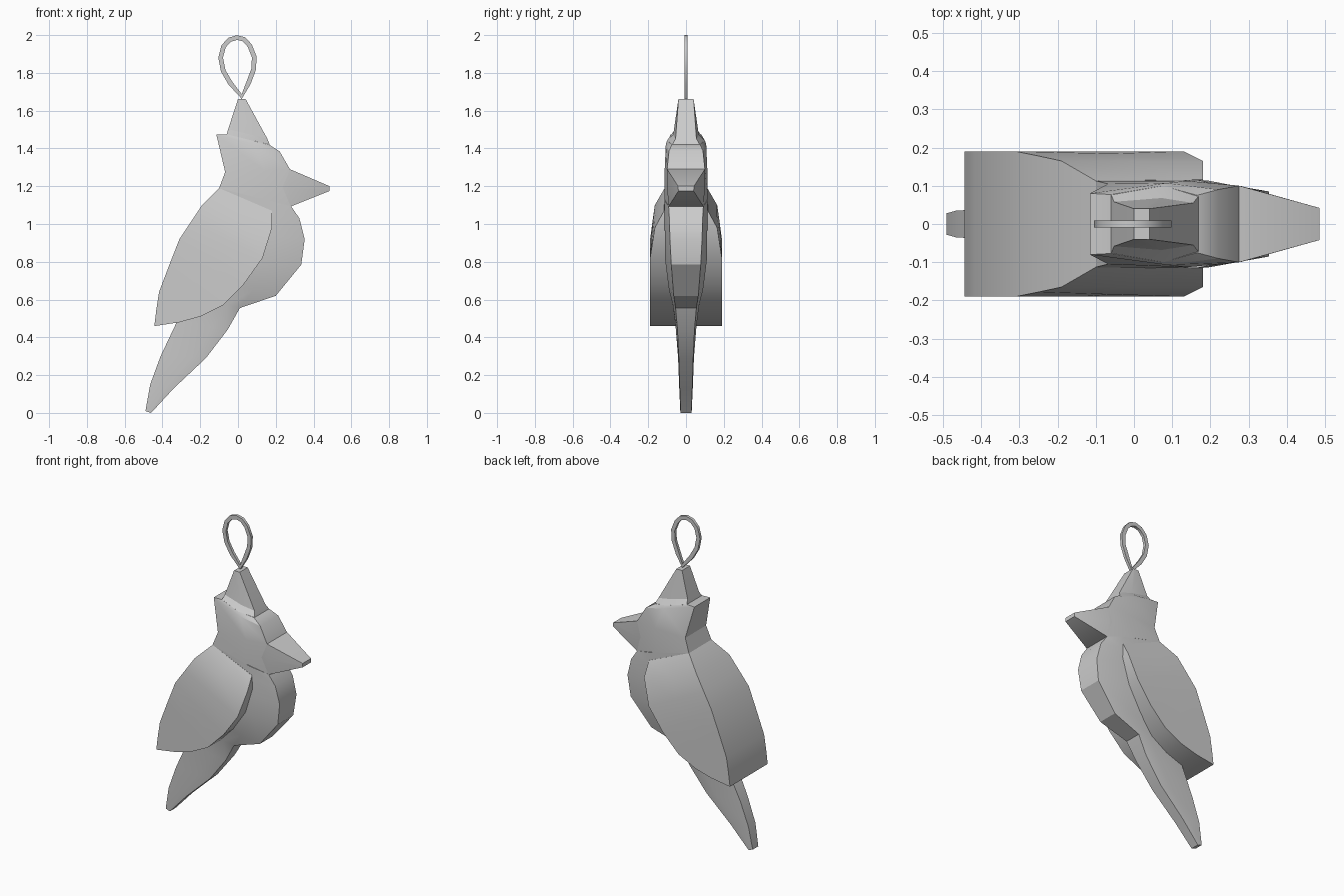
import bpy, bmesh, math
from mathutils import Vector


def finish(name, bm, angle=28):
    bmesh.ops.remove_doubles(bm, verts=bm.verts, dist=1e-5)
    bmesh.ops.recalc_face_normals(bm, faces=bm.faces)
    me = bpy.data.meshes.new(name)
    bm.to_mesh(me)
    bm.free()
    ob = bpy.data.objects.new(name, me)
    bpy.context.collection.objects.link(ob)
    bpy.ops.object.select_all(action='DESELECT')
    ob.select_set(True)
    bpy.context.view_layer.objects.active = ob
    bpy.ops.object.shade_smooth_by_angle(angle=math.radians(angle))
    return ob


def loft(name, rows, mid=0.7, angle=28):
    """Rows: back x, z, front x, z, then half widths at back, middle, front."""
    bm = bmesh.new()
    rings = []
    for bx, bz, fx, fz, hb, hm, hf in rows:
        mx, mz = bx + (fx - bx) * mid, bz + (fz - bz) * mid
        half = [(bx, hb, bz), (mx, hm, mz), (fx, hf, fz)]
        pts = half + [(x, -y, z) for x, y, z in reversed(half)]
        rings.append([bm.verts.new(p) for p in pts])
    for a, b in zip(rings, rings[1:]):
        for i in range(6):
            j = (i + 1) % 6
            bm.faces.new((a[i], a[j], b[j], b[i]))
    bm.faces.new(rings[0])
    bm.faces.new(rings[-1])
    return finish(name, bm, angle)


# Tail and belly
loft("body", [
    (-.49, .01, -.46, .0, .028, .03, .028),
    (-.465, .15, -.34, .13, .035, .036, .033),
    (-.41, .30, -.17, .29, .038, .042, .038),
    (-.32, .49, -.055, .44, .045, .055, .045),
    (-.20, .62, .01, .555, .06, .07, .055),
    (-.20, .72, .20, .62, .09, .09, .065),
    (-.20, .86, .335, .785, .11, .11, .078),
    (-.17, .98, .353, .92, .11, .112, .085),
    (-.12, 1.08, .325, 1.03, .11, .114, .088),
    (-.10, 1.19, .28, 1.095, .113, .115, .092),
])

# Broad folded wings that meet across the back
wing = [(-.443, .46, -.433, .461, .19, .19), (-.432, .55, -.31, .48, .19, .19),
        (-.418, .64, -.20, .51, .19, .19), (-.365, .78, -.08, .57, .19, .19),
        (-.31, .92, .03, .68, .19, .19), (-.25, 1.01, .13, .82, .178, .19),
        (-.19, 1.10, .18, .98, .165, .165), (-.10, 1.19, .18, 1.07, .113, .116)]
loft("wings", [(a, b, c, d, h, (h + k) / 2, k) for a, b, c, d, h, k in wing], .5, 32)

# Head with raised crest at the back
loft("head", [
    (-.10, 1.19, .28, 1.095, .113, .115, .092),
    (-.068, 1.275, .275, 1.29, .105, .113, .10),
    (-.115, 1.475, .22, 1.385, .08, .107, .09),
    (-.06, 1.475, .165, 1.42, .077, .10, .075),
], .6)

# Beak wedge
loft("beak", [
    (.20, 1.10, .20, 1.29, .09, .10, .10),
    (.28, 1.093, .275, 1.29, .092, .10, .10),
    (.485, 1.175, .485, 1.20, .04, .042, .042),
], .5)

# Pointed cap with a bevelled rim
loft("cap", [
    (-.06, 1.474, .168, 1.42, .077, .10, .072),
    (-.052, 1.502, .155, 1.452, .058, .068, .055),
    (.0, 1.662, .04, 1.662, .04, .04, .04),
], .6)

# Hanging loop: flat closed ribbon along a teardrop
path = [(.02, 1.675), (.055, 1.745), (.083, 1.82), (.086, 1.885), (.062, 1.945),
        (.03, 1.978), (-.005, 1.987), (-.045, 1.975), (-.077, 1.94),
        (-.092, 1.88), (-.078, 1.81), (-.04, 1.745)]
bm = bmesh.new()
rings = []
for i, p in enumerate(path):
    t = (Vector(path[(i + 1) % len(path)]) - Vector(path[i - 1])).normalized()
    n = Vector((t.y, -t.x)) * .0125
    rings.append([bm.verts.new((p[0] + s * n.x, y, p[1] + s * n.y))
                  for s, y in ((1, .009), (1, -.009), (-1, -.009), (-1, .009))])
for i, b in enumerate(rings):
    for j in range(4):
        k = (j + 1) % 4
        bm.faces.new((rings[i - 1][j], rings[i - 1][k], b[k], b[j]))
finish("hanging_loop", bm, 35)
